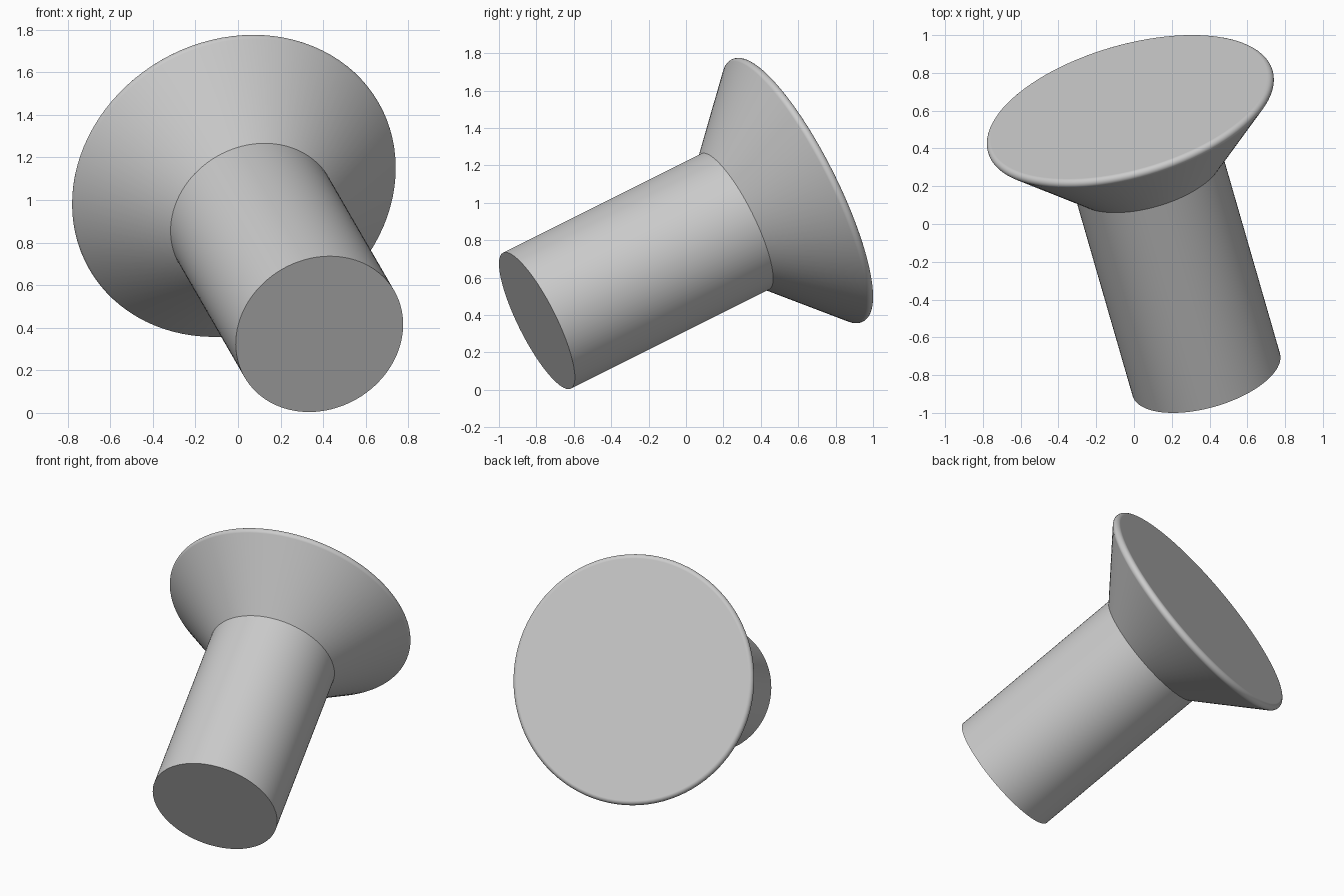
import bpy, bmesh
from math import radians, sin, cos, tau
from mathutils import Vector

cube = bpy.data.objects.get("Cube")
if cube:
    bpy.data.objects.remove(cube)

SEGMENTS = 96
AXIS = Vector((-0.25, 0.866, 0.433)).normalized()
BASE = Vector((0.3825, -0.797, 0.37))      # centre of the shank end
SHANK_R, NECK = 0.406, 1.224               # shank radius and length
RIM_R, RIM_H, ROUND = 0.757, 1.607, 0.027  # rounded rim of the head

# Plain grey
grey = bpy.data.materials.new("plain grey")
grey.use_nodes = True
colour = (0.6, 0.6, 0.6, 1)
grey.diffuse_color = colour
grey.node_tree.nodes["Principled BSDF"].inputs["Base Color"].default_value = colour

# Profile: straight shank, 45 degree countersunk head, rounded rim
profile = [(SHANK_R, 0), (SHANK_R, NECK)]
for i in range(11):
    a = radians(-45 + 13.5 * i)
    profile.append((RIM_R + ROUND * cos(a), RIM_H + ROUND * sin(a)))

# Revolve the profile and close both ends
bm = bmesh.new()
rings = [[bm.verts.new((r * cos(tau * k / SEGMENTS), r * sin(tau * k / SEGMENTS), h))
          for k in range(SEGMENTS)] for r, h in profile]
for low, high in zip(rings, rings[1:]):
    for k in range(SEGMENTS):
        n = (k + 1) % SEGMENTS
        bm.faces.new((low[k], low[n], high[n], high[k]))
caps = [bm.faces.new(rings[0][::-1]), bm.faces.new(rings[-1])]
bmesh.ops.recalc_face_normals(bm, faces=bm.faces)

mesh = bpy.data.meshes.new("countersunk_pin")
bm.to_mesh(mesh)
bm.free()
mesh.materials.append(grey)
pin = bpy.data.objects.new("countersunk_pin", mesh)
bpy.context.collection.objects.link(pin)

# Tilt the pin along its axis
pin.rotation_mode = 'QUATERNION'
pin.rotation_quaternion = AXIS.to_track_quat('Z', 'Y')
pin.location = BASE

# Smooth sides with crisp neck and shank end
bpy.ops.object.select_all(action='DESELECT')
pin.select_set(True)
bpy.context.view_layer.objects.active = pin
bpy.ops.object.shade_smooth_by_angle(angle=radians(30))
weighted = pin.modifiers.new("even_shading", 'WEIGHTED_NORMAL')
weighted.keep_sharp = True
